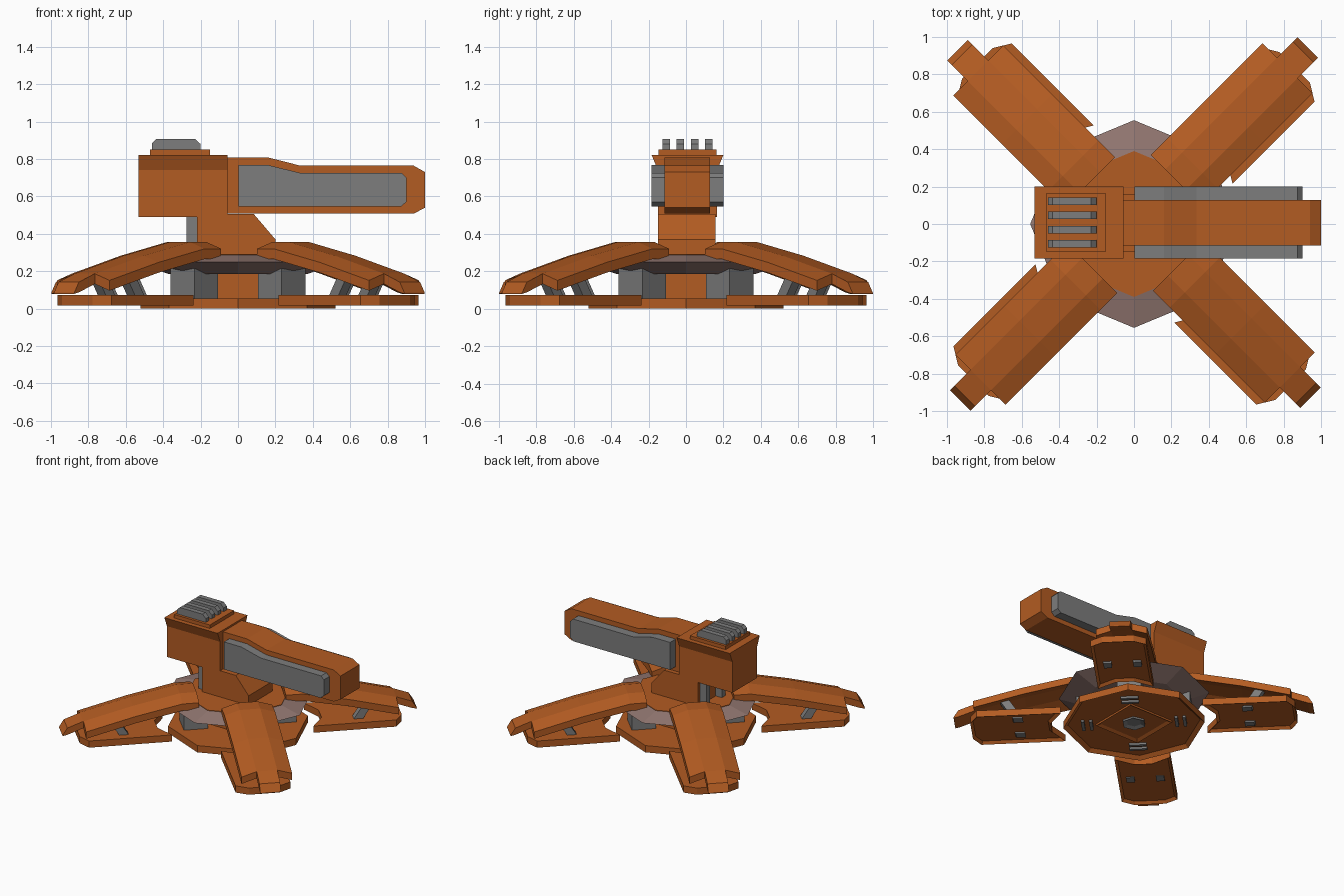
import bpy, bmesh, math
from mathutils import Matrix

if "Cube" in bpy.data.objects:
    bpy.data.objects.remove(bpy.data.objects["Cube"])


def material(name, rgb):
    m = bpy.data.materials.new(name)
    m.diffuse_color = (*rgb, 1)
    m.use_nodes = True
    m.node_tree.nodes["Principled BSDF"].inputs["Base Color"].default_value = m.diffuse_color
    return m


ORANGE = material("burnt orange", (0.45, 0.106, 0.016))
GREY = material("metal grey", (0.205, 0.205, 0.205))
MAUVE = material("dusty mauve", (0.29, 0.185, 0.165))
CY = 0.008  # centre line of the turret head


def finish(bm, name, mat, matrix=None):
    if matrix:
        bm.transform(matrix)
    bmesh.ops.recalc_face_normals(bm, faces=bm.faces)
    me = bpy.data.meshes.new(name)
    bm.to_mesh(me)
    bm.free()
    me.materials.append(mat)
    ob = bpy.data.objects.new(name, me)
    bpy.context.collection.objects.link(ob)
    return ob


def extrude_poly(name, mat, pts, vec, matrix=None, tray=None):
    """Extrude a 3D polygon along vec; tray=(rim, depth) hollows the underside."""
    bm = bmesh.new()
    face = bm.faces.new([bm.verts.new(p) for p in pts])
    ext = bmesh.ops.extrude_face_region(bm, geom=[face], use_keep_orig=True)
    bmesh.ops.translate(bm, vec=vec, verts=[v for v in ext["geom"] if isinstance(v, bmesh.types.BMVert)])
    bmesh.ops.recalc_face_normals(bm, faces=bm.faces)
    if tray:
        low = [f for f in bm.faces if f.normal.z < -0.9]
        bmesh.ops.inset_region(bm, faces=low, thickness=tray[0], use_even_offset=True)
        bmesh.ops.translate(bm, vec=(0, 0, tray[1]), verts=list({v for f in low for v in f.verts}))
    return finish(bm, name, mat, matrix)


def side_profile(name, mat, xz, y0, y1, matrix=None):
    return extrude_poly(name, mat, [(x, y0, z) for x, z in xz], (0, y1 - y0, 0), matrix)


def box(name, mat, x0, x1, y0, y1, z0, z1, matrix=None):
    pts = [(x0, y0, z0), (x1, y0, z0), (x1, y1, z0), (x0, y1, z0)]
    return extrude_poly(name, mat, pts, (0, 0, z1 - z0), matrix)


def polygon(r, z, n=8, start=0.0):
    return [(r * math.cos(math.tau * i / n + start), r * math.sin(math.tau * i / n + start), z)
            for i in range(n)]


def ring_stack(name, mat, rings):
    """Octagonal solid from (radius, z) rings, corners on the axes."""
    bm = bmesh.new()
    loops = [[bm.verts.new(p) for p in polygon(r, z)] for r, z in rings]
    for a, b in zip(loops, loops[1:]):
        for i in range(8):
            bm.faces.new((a[i], a[(i + 1) % 8], b[(i + 1) % 8], b[i]))
    bm.faces.new(loops[0])
    bm.faces.new(loops[-1])
    return finish(bm, name, mat)


# Base plate with a recessed underside and a raised diamond frame
DIAG = math.pi / 4
extrude_poly("base_plate", ORANGE, polygon(0.522, 0.0), (0, 0, 0.055), tray=(0.03, 0.025))
extrude_poly("base_diamond", ORANGE, polygon(0.28, 0.01, 4, DIAG), (0, 0, 0.025), tray=(0.025, 0.014))
extrude_poly("base_core", GREY, polygon(0.09, 0.01, 6, DIAG), (0, 0, 0.03), tray=(0.03, 0.012))

# Central pedestal: orange core, mauve collar and flat orange cap
box("pedestal_core", ORANGE, -0.17, 0.185, -0.165, 0.165, 0.04, 0.2)
ring_stack("collar", MAUVE, [(0.37, 0.185), (0.555, 0.25), (0.39, 0.288)])
ring_stack("collar_cap", ORANGE, [(0.39, 0.27), (0.39, 0.292)])


def armour(name, matrix):
    """Faceted leg cover: flat centre strip, sloping sides, narrow tip."""
    rows = [(0.325, 0.356), (0.45, 0.356), (0.8, 0.283), (1.17, 0.187), (1.29, 0.142), (1.325, 0.085)]
    cols = [-0.18, -0.067, 0.087, 0.198]
    bm = bmesh.new()
    grid = [[bm.verts.new((r, t, z - (0.036 if j in (0, 3) else 0))) for j, t in enumerate(cols)]
            for r, z in rows]
    for i in range(len(rows) - 1):
        for j in range(3):
            if i < 3 or j == 1:
                bm.faces.new((grid[i][j], grid[i + 1][j], grid[i + 1][j + 1], grid[i][j + 1]))
    bmesh.ops.delete(bm, geom=[v for v in bm.verts if not v.link_faces], context="VERTS")
    ext = bmesh.ops.extrude_face_region(bm, geom=bm.faces[:], use_keep_orig=True)
    for v in ext["geom"]:
        if isinstance(v, bmesh.types.BMVert):
            v.co.z -= 0.006 if v.co.x > 1.3 else 0.055
    return finish(bm, name, ORANGE, matrix)


# Four legs on the diagonals: armour, foot tray, two leaning struts and a pillar
FOOT = [(0.525, -0.22), (1.145, -0.22), (1.2, -0.13), (1.2, 0.1), (1.145, 0.19),
        (0.525, 0.19), (0.61, 0.05), (0.61, -0.08)]
STRUT = [(0.81, 0.025), (0.88, 0.025), (0.99, 0.2), (0.92, 0.2)]
for k in range(4):
    rot = Matrix.Rotation(math.radians(45 + 90 * k), 4, "Z")
    armour(f"leg_armour_{k}", rot)
    extrude_poly(f"foot_{k}", ORANGE, [(r, t, 0.018) for r, t in FOOT], (0, 0, 0.054), rot,
                 tray=(0.02, 0.02))
    for s, t in (("right", -0.12), ("left", 0.1)):
        side_profile(f"strut_{k}_{s}", GREY, STRUT, t - 0.03, t + 0.03, rot)
    box(f"pillar_{k}", GREY, 0.24, 0.42, -0.09, 0.09, 0.04, 0.24, rot)
    # Grey locking lugs showing under the base
    for r in (0.315, 0.375):
        box(f"base_lug_{k}_{int(r * 1000)}", GREY, r - 0.012, r + 0.012, -0.065, 0.065, 0.008, 0.04, rot)

# Neck with sloping front and two rear rods
side_profile("neck", ORANGE, [(-0.22, 0.28), (0.2, 0.28), (0.2, 0.37), (0.085, 0.505), (-0.22, 0.505)],
             CY - 0.158, CY + 0.15)
for s in (-1, 1):
    y = CY + s * 0.1
    box(f"neck_rod_{s}", GREY, -0.275, -0.21, y - 0.025, y + 0.025, 0.28, 0.5)

# Turret head: box that flares sideways at the top
w, f = 0.158, 0.192
yz = [(-w, 0.49), (w, 0.49), (w, 0.74), (f, 0.822), (-f, 0.822), (-w, 0.74)]
extrude_poly("head", ORANGE, [(-0.533, CY + y, z) for y, z in yz], (0.478, 0, 0))
box("head_top_plate", ORANGE, -0.47, -0.15, CY - 0.155, CY + 0.155, 0.81, 0.85)

# Row of cooling fins
for i in range(4):
    y = CY + (i - 1.5) * 0.076
    side_profile(f"fin_{i}", GREY, [(-0.46, 0.84), (-0.2, 0.84), (-0.2, 0.88), (-0.23, 0.908),
                                    (-0.435, 0.908), (-0.46, 0.885)], y - 0.02, y + 0.02)

# Barrel housing and its grey side panels
side_profile("barrel", ORANGE, [(-0.06, 0.508), (0.94, 0.508), (1.0, 0.54), (1.0, 0.73), (0.94, 0.764),
                                (0.335, 0.764), (0.16, 0.808), (-0.06, 0.808)], CY - 0.122, CY + 0.12)
PANEL = [(0.003, 0.545), (0.87, 0.545), (0.9, 0.57), (0.9, 0.7), (0.875, 0.725), (0.335, 0.725),
         (0.16, 0.768), (0.003, 0.768)]
for name, y0, y1 in (("front", -0.192, -0.11), ("back", 0.11, 0.192)):
    side_profile(f"barrel_panel_{name}", GREY, PANEL, CY + y0, CY + y1)
